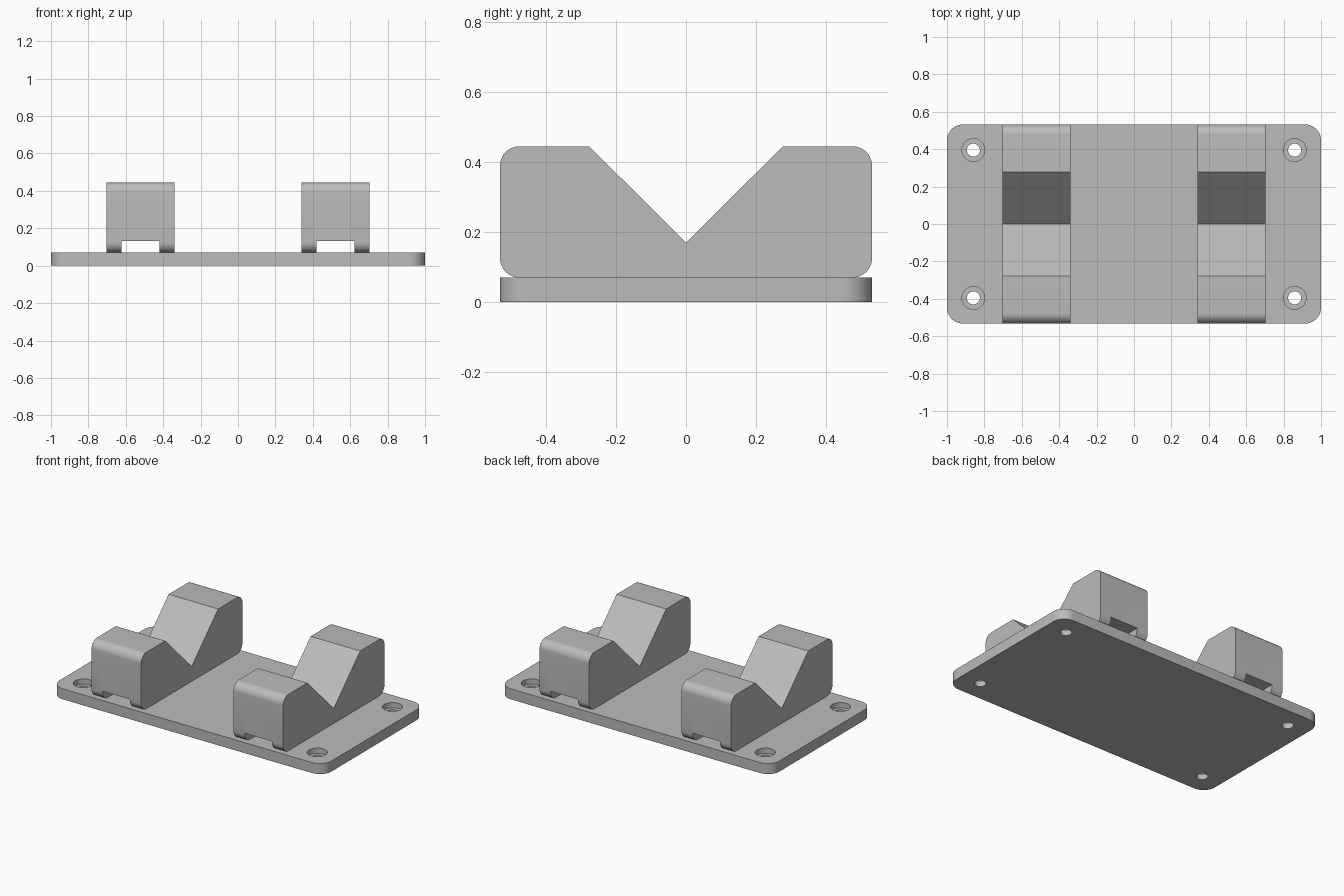
import bpy, bmesh
from math import cos, sin, pi, radians
from mathutils import Vector

if "Cube" in bpy.data.objects:
    bpy.data.objects.remove(bpy.data.objects["Cube"], do_unlink=True)

GREY = bpy.data.materials.new("plain_grey")
GREY.use_nodes = True
tone = (0.5, 0.5, 0.5, 1)
GREY.diffuse_color = tone
GREY.node_tree.nodes["Principled BSDF"].inputs["Base Color"].default_value = tone

HALF_Y, TOP = 0.532, 0.07


def arc(cx, cy, r, start, sweep=90, steps=10):
    angles = [radians(start + sweep * i / steps) for i in range(steps + 1)]
    return [(cx + r * cos(a), cy + r * sin(a)) for a in angles]


def prism(name, outline, low, high, axis="z"):
    """Extrude a closed outline along x (outline is y, z) or z (outline is x, y)."""
    place = (lambda a, b: (a, b, low)) if axis == "z" else (lambda a, b: (low, a, b))
    shift = Vector((0, 0, high - low)) if axis == "z" else Vector((high - low, 0, 0))
    bm = bmesh.new()
    face = bm.faces.new([bm.verts.new(place(a, b)) for a, b in outline])
    grown = bmesh.ops.extrude_face_region(bm, geom=[face])["geom"]
    bmesh.ops.translate(bm, vec=shift, verts=[g for g in grown if isinstance(g, bmesh.types.BMVert)])
    bmesh.ops.recalc_face_normals(bm, faces=bm.faces)
    mesh = bpy.data.meshes.new(name)
    bm.to_mesh(mesh)
    bm.free()
    mesh.materials.append(GREY)
    obj = bpy.data.objects.new(name, mesh)
    bpy.context.collection.objects.link(obj)
    return obj


def activate(obj):
    bpy.ops.object.select_all(action="DESELECT")
    obj.select_set(True)
    bpy.context.view_layer.objects.active = obj


def cut(obj, cutter):
    activate(obj)
    mod = obj.modifiers.new("cut", "BOOLEAN")
    mod.operation, mod.solver, mod.object = "DIFFERENCE", "EXACT", cutter
    bpy.ops.object.modifier_apply(modifier=mod.name)
    bpy.data.objects.remove(cutter, do_unlink=True)


def finish(obj):
    activate(obj)
    bpy.ops.object.shade_smooth_by_angle(angle=radians(30))


# Base plate with rounded corners
r = 0.085
x, y = 1 - r, HALF_Y - r
plate = prism("base_plate", arc(x, y, r, 0) + arc(-x, y, r, 90)
              + arc(-x, -y, r, 180) + arc(x, -y, r, 270), 0, TOP)

# Counterbored screw holes in the corners
for sx in (-1, 1):
    for sy in (-1, 1):
        for radius, bottom in ((0.061, 0.035), (0.035, -0.05)):
            circle = arc(sx * 0.859, sy * 0.395, radius, 0, 360, 40)[:-1]
            cut(plate, prism("hole_cutter", circle, bottom, 0.1))
finish(plate)

# V-shaped cradle blocks, each with a strap slot running underneath
height, r = 0.445, 0.055
y = HALF_Y - r
profile = (arc(-y, TOP + r, r, 270, -90) + arc(-y, height - r, r, 180, -90)
           + [(-0.277, height), (0, 0.17), (0.277, height)]
           + arc(y, height - r, r, 90, -90) + arc(y, TOP + r, r, 0, -90))
slot = [(-0.6, 0), (0.6, 0), (0.6, 0.132), (-0.6, 0.132)]
for side, cx in (("left", 0.522), ("right", -0.522)):
    block = prism(side + "_cradle_block", profile, cx - 0.182, cx + 0.182, "x")
    cut(block, prism("slot_cutter", slot, cx - 0.101, cx + 0.101, "x"))
    finish(block)
